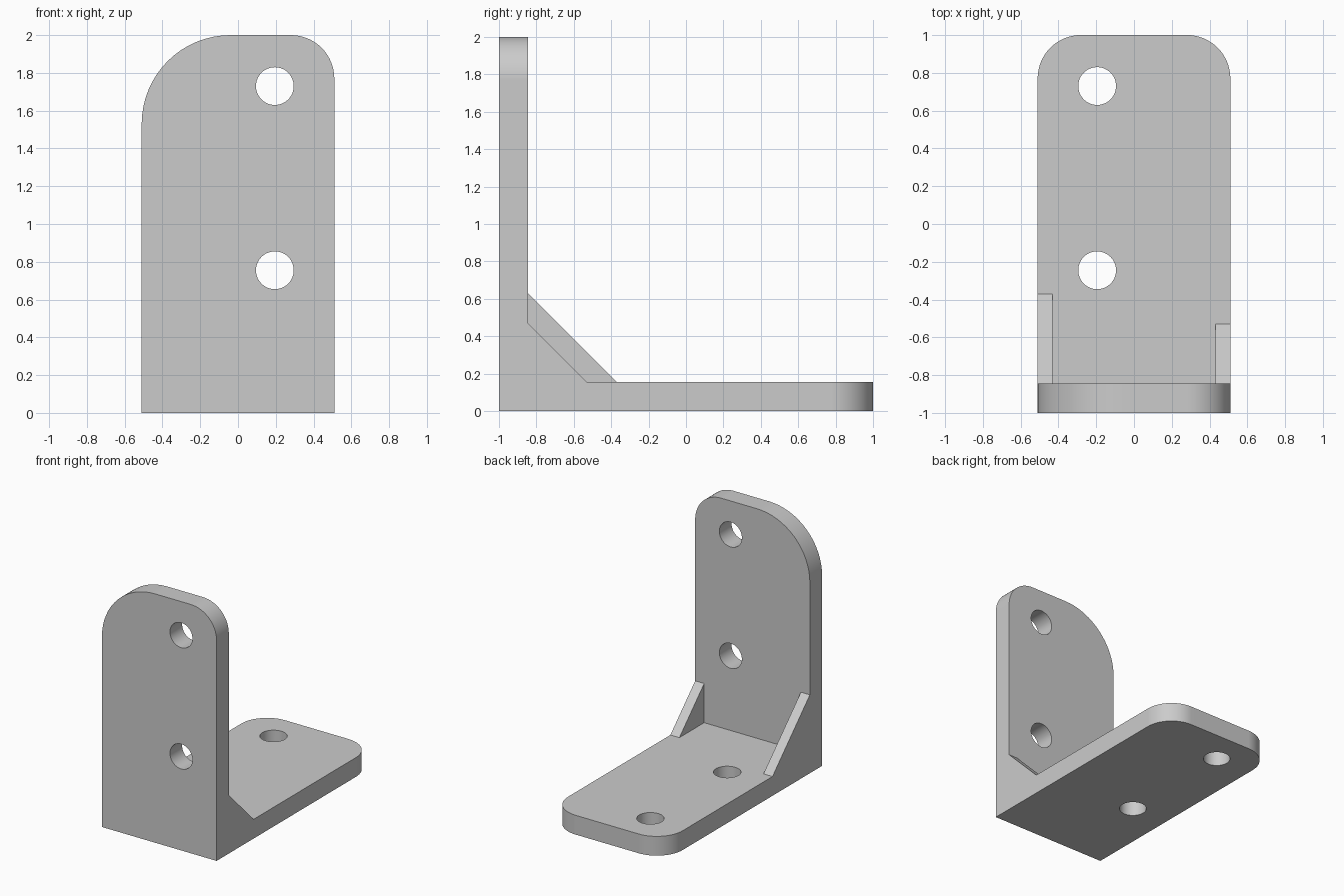
import bpy
import bmesh
from math import sin, cos, pi, radians
from mathutils import Vector

cube = bpy.data.objects.get("Cube")
if cube:
    bpy.data.objects.remove(cube, do_unlink=True)

HALF = 0.51    # half width of the bracket
THICK = 0.155  # plate thickness
RIB = 0.08     # gusset thickness

steel = bpy.data.materials.new("plain_grey")
steel.use_nodes = True
GREY = (0.6, 0.6, 0.6, 1)
steel.diffuse_color = GREY
steel.node_tree.nodes["Principled BSDF"].inputs["Base Color"].default_value = GREY


def prism(name, points, depth):
    """Extrude a planar outline along the depth vector."""
    bm = bmesh.new()
    face = bm.faces.new([bm.verts.new(p) for p in points])
    result = bmesh.ops.extrude_face_region(bm, geom=[face], use_keep_orig=True)
    moved = [g for g in result["geom"] if isinstance(g, bmesh.types.BMVert)]
    bmesh.ops.translate(bm, verts=moved, vec=Vector(depth))
    bmesh.ops.recalc_face_normals(bm, faces=bm.faces)
    mesh = bpy.data.meshes.new(name)
    bm.to_mesh(mesh)
    bm.free()
    mesh.materials.append(steel)
    obj = bpy.data.objects.new(name, mesh)
    bpy.context.collection.objects.link(obj)
    return obj


def arc(cx, cy, r, start, sweep, n):
    return [(cx + r * cos(start + sweep * i / n), cy + r * sin(start + sweep * i / n))
            for i in range(n + 1)]


def rounded_outline(bottom, top, r_left, r_right):
    """Upright plate outline with its two far corners rounded."""
    return ([(-HALF, bottom), (HALF, bottom)]
            + arc(HALF - r_right, top - r_right, r_right, 0, pi / 2, 16)
            + arc(-HALF + r_left, top - r_left, r_left, pi / 2, pi / 2, 16))


def combine(target, other, operation):
    mod = target.modifiers.new("combine", 'BOOLEAN')
    mod.solver = 'EXACT'
    mod.operation = operation
    mod.object = other
    bpy.context.view_layer.objects.active = target
    bpy.ops.object.modifier_apply(modifier=mod.name)
    bpy.data.objects.remove(other, do_unlink=True)


# Upright plate at the front and base plate on the ground
bracket = prism("angle_bracket",
                [(x, -1, z) for x, z in rounded_outline(0, 2, 0.47, 0.23)], (0, THICK, 0))
base = prism("base_plate",
             [(x, y, 0) for x, y in rounded_outline(-1, 1, 0.23, 0.23)], (0, 0, THICK))
combine(bracket, base, 'UNION')

# Triangular gussets in the inner corner, the right one larger
inner = -1 + THICK
for name, x, size in (("right_gusset", -HALF, 0.475), ("left_gusset", HALF - RIB, 0.315)):
    tip, crest = inner + size, THICK + size
    side = [(-0.92, 0.08), (tip, 0.08), (tip, THICK), (inner, crest), (-0.92, crest)]
    combine(bracket, prism(name, [(x, y, z) for y, z in side], (RIB, 0, 0)), 'UNION')

# Two bolt holes through each plate
for along in (1.73, 0.755):
    ring = arc(0.195, along, 0.1, 0, 2 * pi, 48)[:-1]
    drill = prism("upright_drill", [(x, -1.2, z) for x, z in ring], (0, 0.5, 0))
    combine(bracket, drill, 'DIFFERENCE')
    drill = prism("base_drill", [(-x, y - 1, -0.2) for x, y in ring], (0, 0, 0.5))
    combine(bracket, drill, 'DIFFERENCE')

# Merge flush faces
bm = bmesh.new()
bm.from_mesh(bracket.data)
bmesh.ops.remove_doubles(bm, verts=bm.verts, dist=0.0001)
bmesh.ops.dissolve_limit(bm, angle_limit=radians(0.5), verts=bm.verts, edges=bm.edges)
bm.to_mesh(bracket.data)
bm.free()

# Smooth rounds and bores, crisp edges
for obj in bpy.context.selected_objects:
    obj.select_set(False)
bracket.select_set(True)
bpy.context.view_layer.objects.active = bracket
bpy.ops.object.shade_smooth_by_angle(angle=radians(30))
weighted = bracket.modifiers.new("flat_normals", 'WEIGHTED_NORMAL')
weighted.keep_sharp = True
